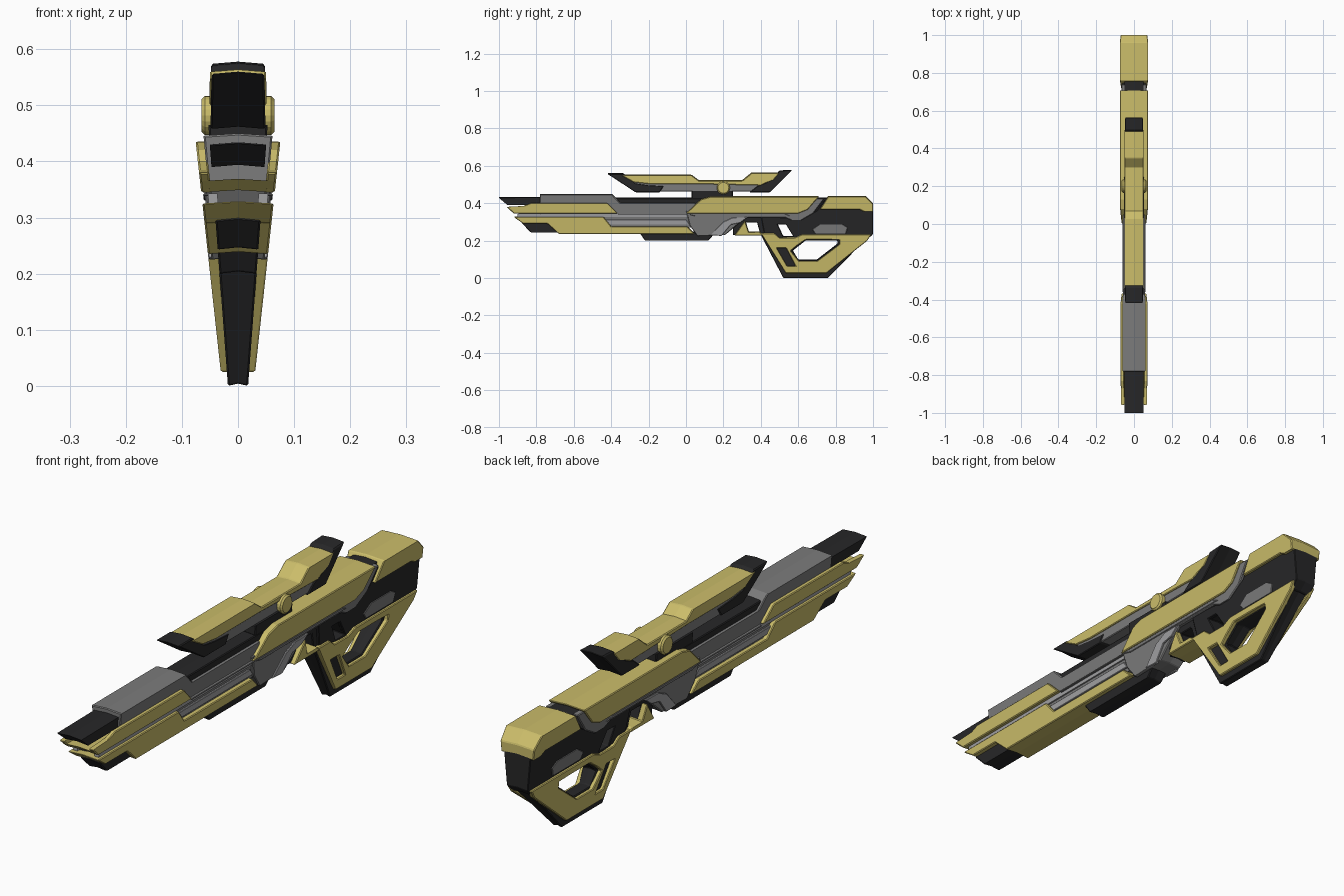
import bpy, bmesh, math
from mathutils import Vector
from mathutils.geometry import tessellate_polygon

if "Cube" in bpy.data.objects:
    bpy.data.objects.remove(bpy.data.objects["Cube"])


def material(name, rgb):
    m = bpy.data.materials.new(name)
    m.diffuse_color = (*rgb, 1)
    m.use_nodes = True
    m.node_tree.nodes["Principled BSDF"].inputs["Base Color"].default_value = m.diffuse_color
    return m


GOLD = material("gold", (0.60, 0.51, 0.145))
GREY = material("grey", (0.20, 0.20, 0.20))
LIGHT = material("light_grey", (0.36, 0.36, 0.37))
BLACK = material("black", (0.02, 0.02, 0.021))


# Half widths grow with height, so every layer shares the same side slope
def w_gold(z): return 0.028 + 0.109 * z
def w_band(z): return 0.025 + 0.100 * z
def w_grey(z): return 0.020 + 0.093 * z
def w_black(z): return 0.018 + 0.075 * z
def w_scope(z): return 0.052 - 0.02 * (z - 0.46)


def prism(name, mat, loops, width, inset=0.0, plate=None, bevel=0.003, arch=0.004):
    """Side profile (y, z) loops spread across x; plate = thickness of a mirrored side plate."""
    if not isinstance(loops[0], list):
        loops = [loops]
    pts = [p for l in loops for p in l]
    if plate:
        cols = [[(width(z) - plate, y, z) for y, z in pts],
                [(width(z) - inset, y, z) for y, z in pts]]
    else:
        cols = [[(s * (width(z) - inset), y, z + (0 if s else arch)) for y, z in pts]
                for s in (-1, 0, 1)]
    bm = bmesh.new()
    vs = [[bm.verts.new(p) for p in c] for c in cols]
    tris = tessellate_polygon([[Vector((y, z, 0)) for y, z in l] for l in loops])
    for end in (vs[0], vs[-1]):
        for t in tris:
            bm.faces.new([end[i] for i in t])
    start = 0
    for l in loops:
        n = len(l)
        for a, b in zip(vs, vs[1:]):
            for i in range(n):
                p, q = start + i, start + (i + 1) % n
                bm.faces.new((a[p], a[q], b[q], b[p]))
        start += n
    bmesh.ops.recalc_face_normals(bm, faces=bm.faces)
    me = bpy.data.meshes.new(name)
    bm.to_mesh(me)
    bm.free()
    me.materials.append(mat)
    ob = bpy.data.objects.new(name, me)
    bpy.context.collection.objects.link(ob)
    if bevel:
        b = ob.modifiers.new("edge_chamfer", 'BEVEL')
        b.width, b.segments, b.limit_method, b.angle_limit = bevel, 1, 'ANGLE', math.radians(30)
    if plate:
        ob.modifiers.new("both_sides", 'MIRROR').use_axis[0] = True
    return ob


# Barrel: black muzzle, grey shroud, black top channel
prism("barrel_tip", BLACK, [(-1, .428), (-.7, .431), (-.7, .39), (-.955, .39)],
      w_black, bevel=0)
prism("barrel_shroud", GREY, [(-.78, .446), (-.395, .446), (-.35, .40), (.05, .40), (.05, .335),
      (-.78, .335)], w_grey)
prism("barrel_top_channel", BLACK, [(-.40, .426), (.1, .426), (.1, .38), (-.40, .38)], w_black)

# Upper gold fore-end: full width lip below, plates on the sides
prism("upper_lip", GOLD, [(-.945, .365), (-.4, .365), (-.38, .345), (-.92, .345)], w_gold,
      inset=.003, bevel=0)
prism("upper_side_plate", GOLD, [(-.96, .38), (-.87, .385), (-.83, .40), (-.42, .40),
      (-.365, .345), (-.92, .345)], w_gold, plate=.018)

# Grey core strip between the gold layers, with lighter rails on the sides
prism("core_strip", GREY, [(-.90, .35), (.1, .35), (.1, .27), (-.44, .27), (-.46, .30),
      (-.88, .31)], w_grey, inset=.004, bevel=0)
prism("side_rail", LIGHT, [(-.90, .343), (.0, .343), (.02, .325), (-.90, .325)], w_grey,
      inset=-.002, plate=.015, bevel=0)
prism("recessed_rail", LIGHT, [(-.44, .312), (.0, .312), (.02, .285), (-.42, .285)], w_grey,
      inset=-.003, plate=.01, bevel=.002)

# Lower gold fore-end and the black undersides
prism("lower_fore_end", GOLD, [(-.92, .325), (-.44, .325), (-.40, .275), (.005, .275),
      (.045, .235), (-.68, .235), (-.74, .29), (-.87, .29)], w_gold)
prism("muzzle_underside", BLACK, [(-.88, .295), (-.83, .243), (-.66, .243), (-.66, .30)],
      w_black)
prism("belly", BLACK, [(-.25, .245), (-.22, .2), (.12, .2), (.16, .245)], w_black)

# Receiver: gold cover over a stepped grey band
prism("receiver_cover", GOLD, [(0, .345), (.08, .42), (.13, .434), (.71, .434), (.65, .365),
      (.60, .345)], w_gold)
prism("receiver_band", GREY, [(0, .36), (.6, .36), (.65, .385), (.68, .425), (.74, .425),
      (.68, .345), (.62, .31), (.56, .31), (.53, .323), (.32, .323), (.21, .23), (.06, .225),
      (.02, .28)], w_band)
prism("receiver_brace", LIGHT, [(.13, .228), (.20, .30), (.25, .323), (.33, .325), (.29, .295),
      (.24, .285), (.19, .225)], w_gold, plate=.012, bevel=.002)
prism("receiver_side_step", GREY, [(-.36, .343), (.53, .343), (.56, .33), (.05, .33),
      (.02, .338), (-.36, .338)], w_band, inset=-.003, plate=.01, bevel=.002)
prism("trigger_guard", GOLD, [(.26, .228), (.315, .305), (.335, .245), (.395, .245),
      (.415, .228)], w_gold)

# Stock: black body with see-through openings
grip_hole = [(.64, .20), (.81, .20), (.81, .18), (.70, .095), (.60, .095), (.57, .145)]
thumb_hole = [(.49, .285), (.535, .285), (.575, .22), (.52, .22)]
trigger_hole = [(.32, .297), (.38, .297), (.395, .24), (.337, .24)]
prism("stock_core", BLACK, [[(.25, .335), (.68, .36), (.69, .427), (.96, .427), (.985, .36),
      (.985, .23), (.76, 0), (.52, 0), (.40, .23), (.25, .23)],
      grip_hole, thumb_hole, trigger_hole], w_black)
prism("stock_upper_body", BLACK, [[(.40, .33), (.56, .32), (.62, .315), (.70, .36), (.74, .415),
      (.99, .40), (1, .36), (1, .235), (.97, .205), (.62, .205), (.42, .23)],
      thumb_hole], w_grey, inset=-.002)
prism("stock_side_panel", GREY, [(.675, .26), (.715, .287), (.835, .287), (.865, .27),
      (.855, .238), (.69, .238)], w_grey, inset=-.005, plate=.005, bevel=.002)

# Gold frame plates on both sides of the stock
frame_hole = [(.64, .205), (.82, .205), (.82, .18), (.70, .09), (.605, .09), (.56, .145),
              (.59, .17)]
frame_slot = [(.485, .16), (.535, .16), (.585, .065), (.54, .065)]
prism("stock_frame", GOLD, [[(.40, .24), (.47, .24), (.50, .215), (.58, .215), (.62, .232),
      (.99, .232), (.97, .20), (.75, .025), (.535, .025)], frame_hole, frame_slot],
      w_gold, plate=.019, bevel=.003)

# Gold rear cap
prism("rear_cap", GOLD, [(.76, .435), (.96, .435), (1, .395), (1, .355), (.95, .355),
      (.93, .365), (.715, .365)], w_gold)

# Scope: grey body, black flared ends, gold top covers
prism("scope_body", GREY, [(-.30, .515), (.42, .515), (.46, .50), (.42, .462), (-.20, .462)],
      w_scope, inset=.006)
prism("scope_front_hood", BLACK, [(-.42, .556), (-.335, .556), (-.27, .505), (-.20, .495),
      (-.12, .49), (-.14, .458), (-.27, .458)], w_scope, inset=.003)
prism("scope_front_cover", GOLD, [(-.345, .548), (.03, .548), (.07, .518), (.07, .503),
      (-.20, .503), (-.28, .512)], w_scope)
prism("scope_rear_cover", GOLD, [(.05, .519), (.30, .519), (.35, .56), (.50, .56), (.47, .525),
      (.43, .51), (.40, .495), (.05, .503)], w_scope)
prism("scope_rear_hood", BLACK, [(.485, .555), (.50, .571), (.565, .574), (.45, .458),
      (.34, .458), (.38, .49), (.43, .51)], w_scope, inset=.002)
prism("scope_mount", BLACK, [(.03, .465), (.25, .465), (.25, .425), (.03, .425)], w_black)

# Round scope knobs, one through both sides
bpy.ops.mesh.primitive_cylinder_add(vertices=20, radius=.035, depth=.13,
                                    location=(0, .20, .482), rotation=(0, math.pi / 2, 0))
knob = bpy.context.object
knob.name = "scope_knobs"
knob.data.materials.append(GOLD)
chamfer = knob.modifiers.new("rim_chamfer", 'BEVEL')
chamfer.width, chamfer.segments = .006, 1
chamfer.limit_method, chamfer.angle_limit = 'ANGLE', math.radians(40)
